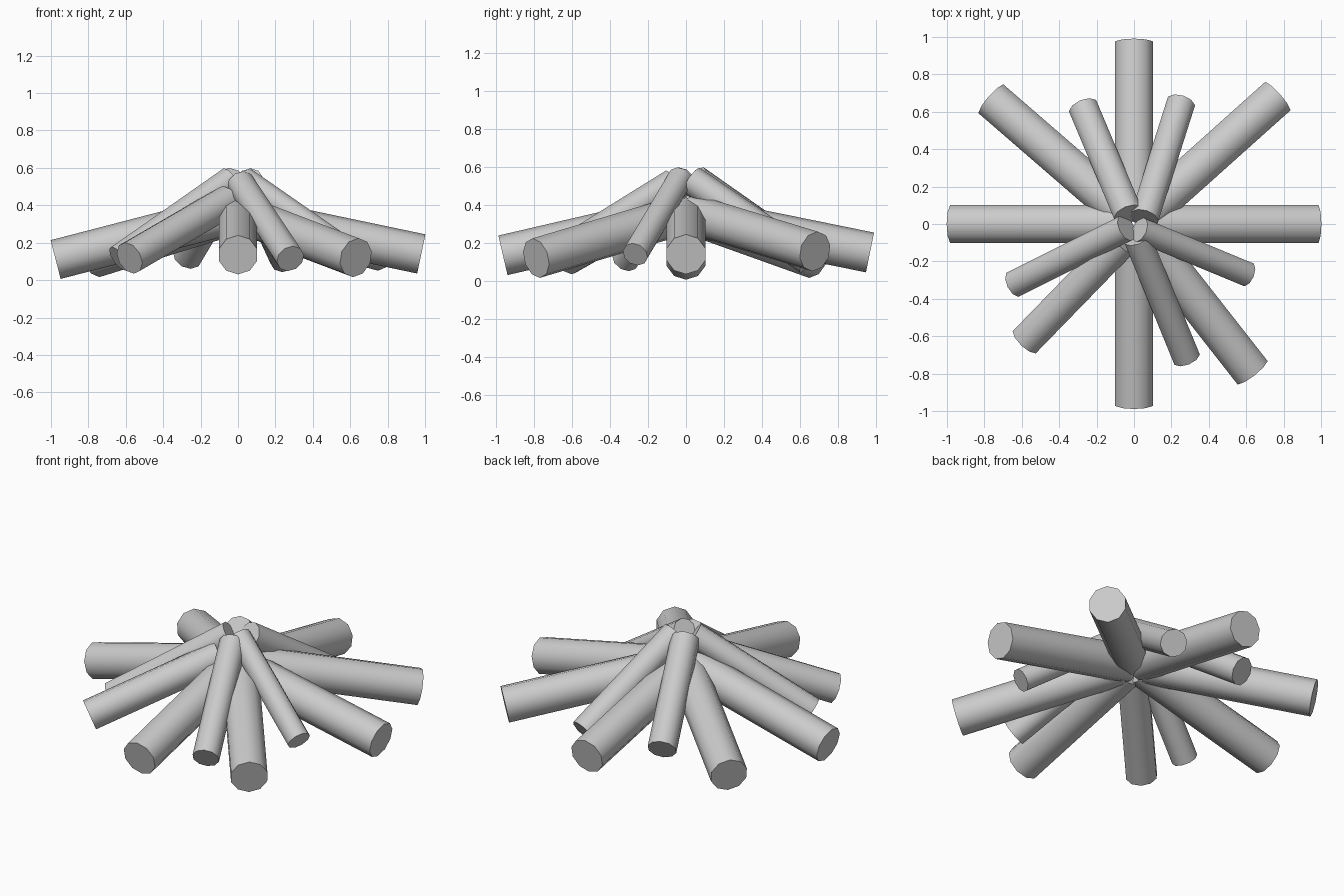
import bpy, math
from mathutils import Vector

# Outer end centre, inner end centre, radius of every log
LARGE = [
    ((0.98, 0, 0.14), (0.05, 0, 0.335)),
    ((0.765, 0.68, 0.155), (0.05, 0.04, 0.35)),
    ((0, 0.97, 0.15), (0, 0.06, 0.335)),
    ((-0.76, 0.665, 0.12), (-0.05, 0.05, 0.34)),
    ((-0.975, 0, 0.11), (-0.05, 0, 0.35)),
    ((0, -0.965, 0.135), (0, -0.06, 0.345)),
    ((0.63, -0.79, 0.12), (0.05, -0.05, 0.34)),
]
SMALL = [
    ((-0.58, -0.625, 0.118), (-0.06, -0.09, 0.42), 0.09),
    ((-0.64, -0.32, 0.115), (-0.04, -0.02, 0.535), 0.075),
    ((0.28, -0.715, 0.115), (0.015, -0.07, 0.515), 0.077),
    ((0.605, -0.268, 0.14), (0.03, -0.03, 0.54), 0.069),
    ((0.25, 0.645, 0.11), (0.055, 0.03, 0.53), 0.08),
    ((-0.27, 0.62, 0.13), (-0.03, 0.05, 0.53), 0.083),
]


def log(name, outer, inner, radius, sides=10):
    a, b = Vector(outer), Vector(inner)
    axis = b - a
    bpy.ops.mesh.primitive_cylinder_add(vertices=sides, radius=radius,
                                        depth=axis.length, location=(a + b) / 2)
    obj = bpy.context.object
    obj.name = name
    obj.rotation_euler = axis.to_track_quat('Z', 'Y').to_euler()
    bpy.ops.object.shade_smooth_by_angle(angle=math.radians(40))


# Thick logs form the low base of the pile
for i, (o, n) in enumerate(LARGE):
    log(f"large_log_{i + 1}", o, n, 0.107)

# Thin logs lean steeply on top of them
for i, (o, n, r) in enumerate(SMALL):
    log(f"small_log_{i + 1}", o, n, r)
